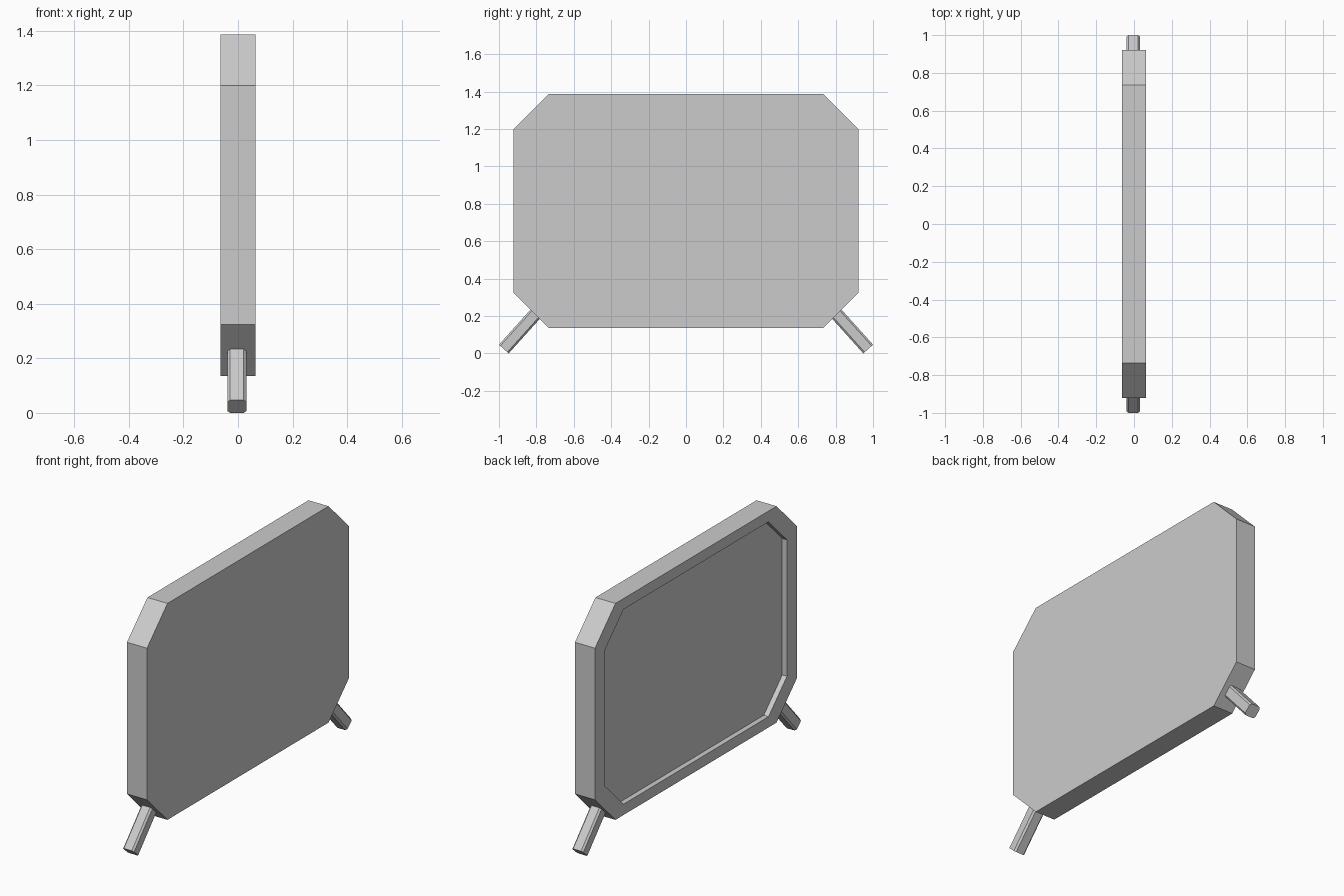
import bpy, bmesh
from math import radians
from mathutils import Matrix, Vector

if "Cube" in bpy.data.objects:
    bpy.data.objects.remove(bpy.data.objects["Cube"])


def chamfered_prism(name, w, h, cut, length, matrix, recess=None):
    """Rectangle with cut corners in local XY, extruded along local +Z."""
    bm = bmesh.new()
    a, b = w / 2, h / 2
    profile = [(a, b - cut), (a - cut, b), (cut - a, b), (-a, b - cut),
               (-a, cut - b), (cut - a, -b), (a - cut, -b), (a, cut - b)]
    base = bm.faces.new([bm.verts.new((x, y, 0)) for x, y in profile])
    top = bmesh.ops.extrude_face_region(bm, geom=[base], use_keep_orig=True)["geom"]
    bmesh.ops.translate(bm, vec=(0, 0, length),
                        verts=[v for v in top if isinstance(v, bmesh.types.BMVert)])
    if recess:
        # rim scaled inward, then sunk into the body
        scale, depth = recess
        base = next(f for f in bm.faces if all(abs(v.co.z) < 1e-6 for v in f.verts))
        rim = bmesh.ops.extrude_discrete_faces(bm, faces=[base])["faces"][0]
        bmesh.ops.scale(bm, vec=(scale, scale, 1), verts=rim.verts[:])
        floor = bmesh.ops.extrude_discrete_faces(bm, faces=[rim])["faces"][0]
        bmesh.ops.translate(bm, vec=(0, 0, depth), verts=floor.verts[:])
    bmesh.ops.recalc_face_normals(bm, faces=bm.faces[:])
    bm.transform(matrix)
    mesh = bpy.data.meshes.new(name)
    bm.to_mesh(mesh)
    bm.free()
    obj = bpy.data.objects.new(name, mesh)
    bpy.context.collection.objects.link(obj)
    return obj


# panel: profile lies in the YZ plane, recess opens toward -x
to_yz = Matrix(((0, 0, 1, 0), (1, 0, 0, 0), (0, 1, 0, 0), (0, 0, 0, 1)))
chamfered_prism("panel", 1.844, 1.25, 0.187, 0.128,
                Matrix.Translation((-0.064, 0, 0.761)) @ to_yz, recess=(0.9, 0.03))

# splayed legs: one built on +y, mirrored to -y
place = Matrix.Translation((-0.004, 0.974, 0.0235)) @ Matrix.Rotation(radians(42), 4, 'X')
legs = chamfered_prism("legs", 0.07, 0.07, 0.01, 0.27, place)
mirror = legs.modifiers.new("mirror", 'MIRROR')
mirror.use_axis = (False, True, False)
